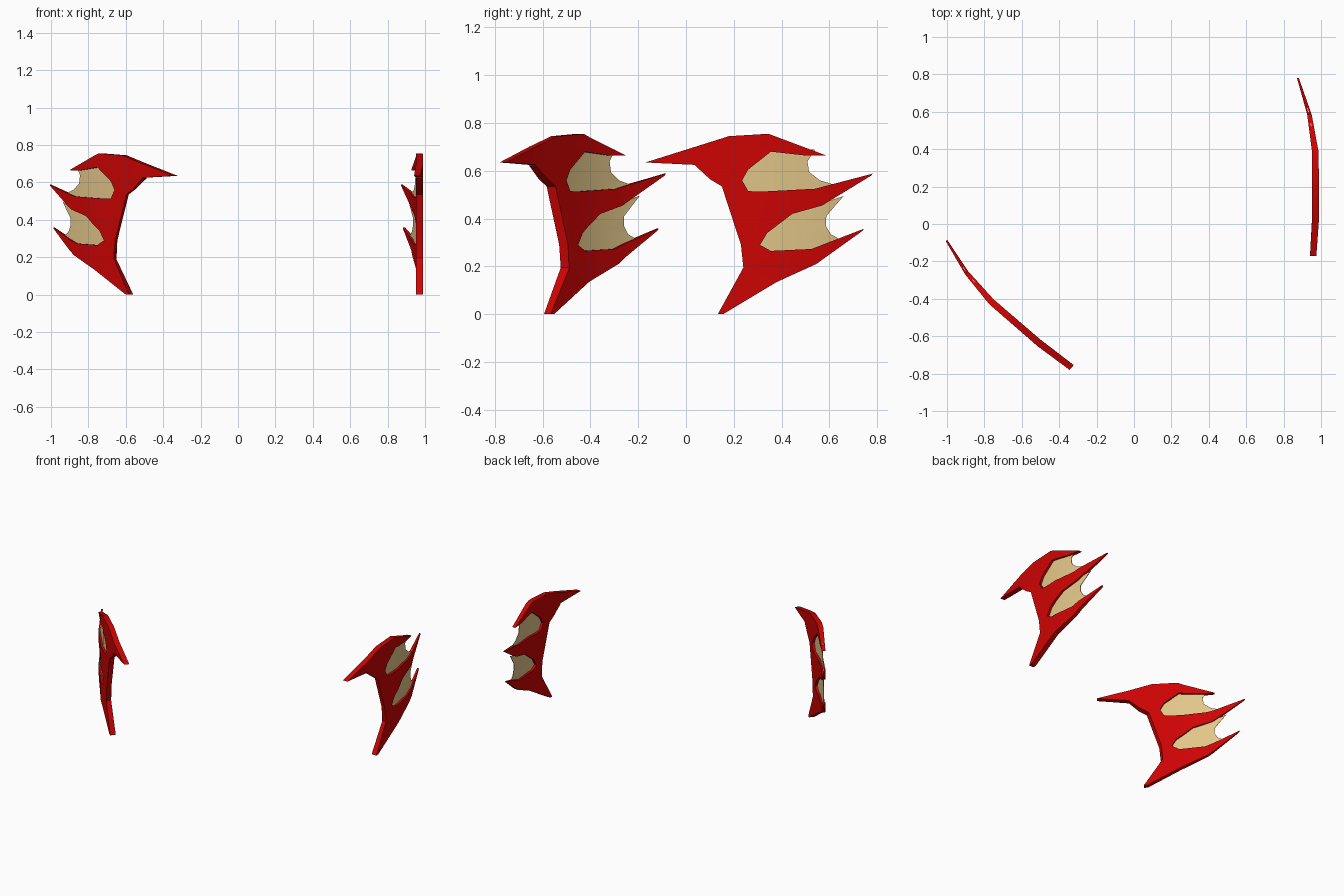
import bpy
import bmesh
from math import radians
from mathutils import Matrix, Vector
from mathutils.geometry import tessellate_polygon

default_cube = bpy.data.objects.get("Cube")
if default_cube:
    bpy.data.objects.remove(default_cube, do_unlink=True)


def make_material(name, colour):
    material = bpy.data.materials.new(name)
    material.use_nodes = True
    material.diffuse_color = (*colour, 1)
    shader = material.node_tree.nodes["Principled BSDF"]
    shader.inputs["Base Color"].default_value = (*colour, 1)
    shader.inputs["Roughness"].default_value = 0.6
    return material


red = make_material("deep red", (0.61, 0.001, 0.001))
tan = make_material("tan membrane", (0.76, 0.56, 0.25))

# Side profile of the frame as (y, z): crest, three rear spikes, foot, front edge
crest = [(-.17, .635), (.18, .745), (.345, .755), (.585, .665)]
upper_window = [(.5, .664), (.355, .68), (.26, .605), (.235, .56),
                (.26, .515), (.315, .513), (.54, .525)]
middle_spike = [(.78, .588), (.775, .58), (.57, .455)]
lower_window = [(.445, .42), (.34, .34), (.31, .29), (.355, .265), (.525, .273)]
lower_spike = [(.745, .358), (.74, .35), (.545, .21), (.38, .135)]
foot = [(.155, 0), (.133, 0)]
front_edge = [(.24, .195), (.23, .29), (.15, .535), (.10, .565), (.035, .625)]
frame_outline = (crest + upper_window + middle_spike + lower_window
                 + lower_spike + foot + front_edge)

# Webs reach slightly into the frame and end in a scalloped rear edge
upper_web = [(.345, .70), (.24, .61), (.215, .56), (.25, .5), (.54, .515),
             (.66, .55), (.61, .545), (.56, .56), (.515, .595),
             (.508, .64), (.54, .688)]
lower_web = [(.445, .435), (.325, .35), (.29, .29), (.345, .25), (.525, .26),
             (.66, .315), (.64, .316), (.605, .335), (.585, .37),
             (.587, .41), (.625, .455), (.66, .495), (.57, .465)]

# Bend of the fin: y, outer x, thickness
bend = [(-.17, .975, .034), (.04, .99, .037), (.385, .987, .035),
        (.585, .95, .024), (.785, .88, .01)]


def bend_at(y):
    for (y0, x0, t0), (y1, x1, t1) in zip(bend, bend[1:]):
        if y <= y1:
            f = (y - y0) / (y1 - y0)
            return x0 + f * (x1 - x0), t0 + f * (t1 - t0)
    return bend[-1][1:]


def bent_plate(name, outline, material, placement, web=False):
    bm = bmesh.new()
    points = [Vector((y, z, 0)) for y, z in outline]
    corners = [bm.verts.new((0, y, z)) for y, z in outline]
    for triangle in tessellate_polygon([points]):
        bm.faces.new([corners[i] for i in triangle])
    # Fold lines so the plate can follow the bend
    for y in (.04, .25, .385, .48, .585):
        bmesh.ops.bisect_plane(bm, geom=bm.verts[:] + bm.edges[:] + bm.faces[:],
                               plane_co=(0, y, 0), plane_no=(0, 1, 0), dist=1e-5)
    bmesh.ops.recalc_face_normals(bm, faces=bm.faces[:])
    outer = bm.verts[:]
    result = bmesh.ops.extrude_face_region(bm, geom=bm.faces[:],
                                           use_keep_orig=True)
    inner = [g for g in result["geom"] if isinstance(g, bmesh.types.BMVert)]
    bevelled = {(round(y, 3), round(z, 3)) for y, z in front_edge}
    for verts, is_inner in ((outer, False), (inner, True)):
        for v in verts:
            x, thickness = bend_at(v.co.y)
            if web:
                v.co.x = x - thickness / 2 + (-.002 if is_inner else .002)
            else:
                v.co.x = x - (thickness if is_inner else 0)
                # Slanted inner side of the front edge
                if is_inner and (round(v.co.y, 3), round(v.co.z, 3)) in bevelled:
                    v.co.y += .015
    bm.transform(placement)
    bmesh.ops.recalc_face_normals(bm, faces=bm.faces[:])
    mesh = bpy.data.meshes.new(name)
    bm.to_mesh(mesh)
    bm.free()
    mesh.materials.append(material)
    obj = bpy.data.objects.new(name, mesh)
    bpy.context.collection.objects.link(obj)
    bpy.ops.object.select_all(action="DESELECT")
    obj.select_set(True)
    bpy.context.view_layer.objects.active = obj
    bpy.ops.object.shade_smooth_by_angle(angle=radians(25))


# The right fin is the left one mirrored, then swung around its front tip
mirror = Matrix.Scale(-1, 4, Vector((1, 0, 0)))
swing = (Matrix.Translation((-.34, -.76, 0))
         @ Matrix.Rotation(radians(49.5), 4, "Z")
         @ Matrix.Translation((.957, .16, 0)))

for side, placement in (("left", Matrix.Identity(4)), ("right", swing @ mirror)):
    bent_plate(side + "_fin_frame", frame_outline, red, placement)
    bent_plate(side + "_upper_web", upper_web, tan, placement, web=True)
    bent_plate(side + "_lower_web", lower_web, tan, placement, web=True)
